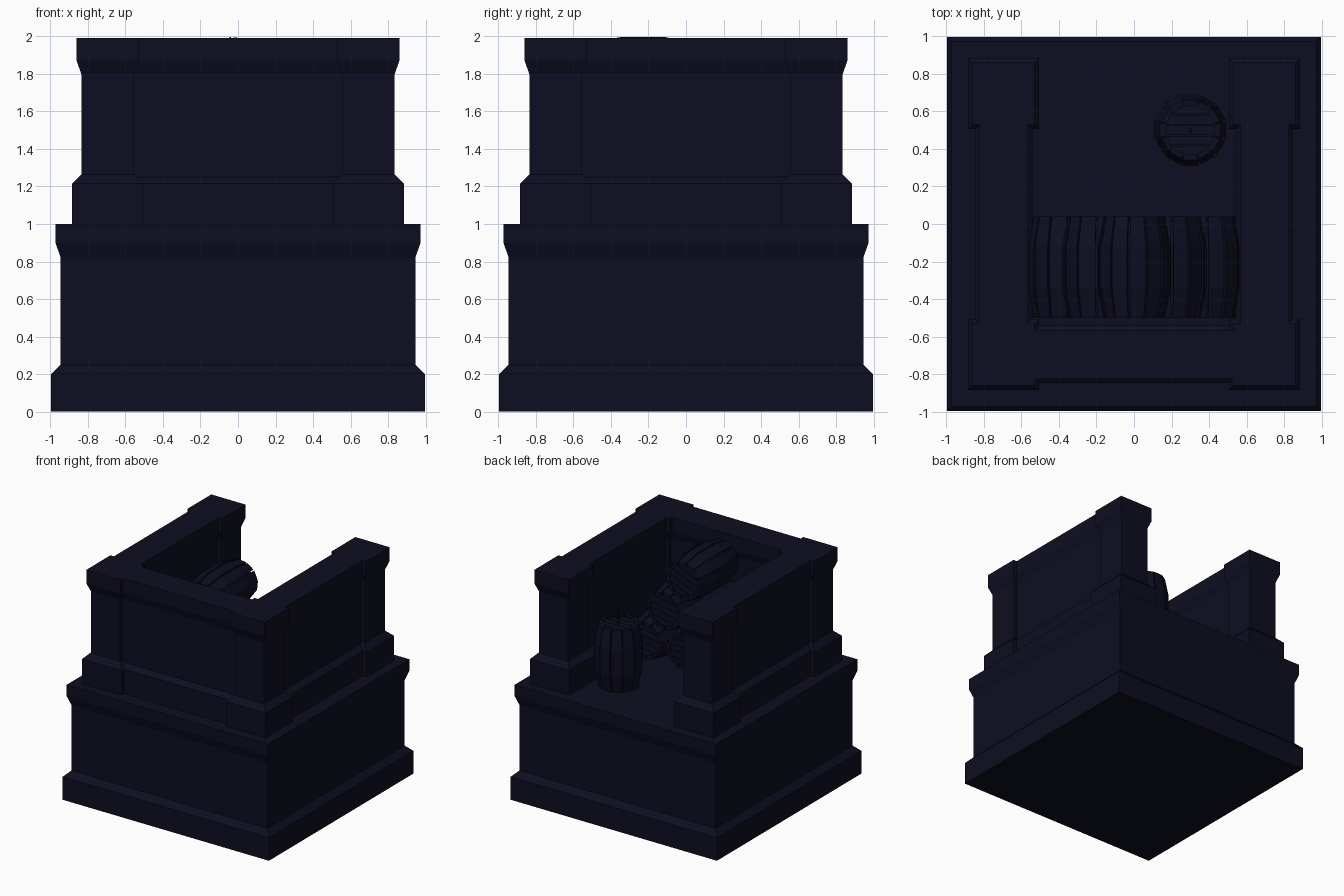
import bpy, bmesh, math, random
from mathutils import Matrix, Vector

if "Cube" in bpy.data.objects:
    bpy.data.objects.remove(bpy.data.objects["Cube"])

random.seed(4)
navy = bpy.data.materials.new("dark navy stone")
navy.diffuse_color = (0.004, 0.0043, 0.0150, 1)
navy.use_nodes = True
navy.node_tree.nodes["Principled BSDF"].inputs["Base Color"].default_value = navy.diffuse_color


def finish(bm, name, matrix=None):
    bmesh.ops.recalc_face_normals(bm, faces=bm.faces[:])
    me = bpy.data.meshes.new(name)
    bm.to_mesh(me)
    bm.free()
    me.materials.append(navy)
    ob = bpy.data.objects.new(name, me)
    bpy.context.collection.objects.link(ob)
    if matrix:
        ob.matrix_world = matrix
    return ob


def loft(bm, rings):
    """Closed solid through rings of equal vertex count."""
    vs = [[bm.verts.new(p) for p in r] for r in rings]
    n = len(vs[0])
    for a, b in zip(vs, vs[1:]):
        for i in range(n):
            j = (i + 1) % n
            bm.faces.new((a[i], a[j], b[j], b[i]))
    bm.faces.new(vs[0][::-1])
    bm.faces.new(vs[-1])


def moulded_block(name, cx, cy, levels):
    """Rectangular block, levels = (z, half x, half y)."""
    bm = bmesh.new()
    loft(bm, [[(cx + sx * hx, cy + sy * hy, z)
               for sx, sy in ((-1, -1), (1, -1), (1, 1), (-1, 1))]
              for z, hx, hy in levels])
    return finish(bm, name)


# Square base with plinth and flared cap
base = [(0, .995), (.2, .995), (.25, .945), (.82, .945), (.9, .972), (1, .972)]
moulded_block("base", 0, 0, [(z, h, h) for z, h in base])

# Four corner pillars
C = .695
pillar = [(.99, .19), (1.215, .19), (1.265, .14), (1.8, .14), (1.87, .165), (1.99, .165)]
for sx in (-1, 1):
    for sy in (-1, 1):
        moulded_block("corner_pillar", sx * C, sy * C, [(z, h, h) for z, h in pillar])

# Side walls and front wall; the back stays open
wall = [(.99, .153), (1.215, .153), (1.25, .108), (1.8, .108), (1.87, .131), (1.99, .131)]
for sx in (-1, 1):
    moulded_block("side_wall", sx * C, 0, [(z, h, C) for z, h in wall])
moulded_block("front_wall", 0, -C, [(z, C, h) for z, h in wall])

# Barrel: separate staves around a core, plank lids at both ends
PROFILE = [(-.27, .162), (-.11, .193), (.11, .193), (.27, .162)]
STAVES = 12


def barrel(name, matrix):
    bm = bmesh.new()
    for i in range(STAVES):
        a = 2 * math.pi * i / STAVES
        half = math.pi / STAVES * random.uniform(.84, .94)
        dr = random.uniform(-.003, .005)
        rings = []
        for z, r in PROFILE:
            ring = []
            for rr, s in ((r + dr, -1), (r + dr, 1), (r - .03, 1), (r - .03, -1)):
                ang = a + s * half
                ring.append((rr * math.cos(ang), rr * math.sin(ang), z))
            rings.append(ring)
        loft(bm, rings)
    core = [(max(-.245, min(.245, z)), r - .017) for z, r in PROFILE]
    loft(bm, [[(r * math.cos(2 * math.pi * (i + .5) / STAVES),
                r * math.sin(2 * math.pi * (i + .5) / STAVES), z)
               for i in range(STAVES)] for z, r in core])
    R, n = .138, 5
    for end in (-1, 1):
        for k in range(n):
            y0 = R * (-1 + 2 * k / n) + .003
            y1 = R * (-1 + 2 * (k + 1) / n) - .003
            c0, c1 = (math.sqrt(R * R - y * y) for y in (y0, y1))
            loft(bm, [[(-c0, y0, z), (c0, y0, z), (c1, y1, z), (-c1, y1, z)]
                      for z in (end * .24, end * .255)])
    return finish(bm, name, matrix)


# Pyramid of lying barrels: rows of three, two and one
for row in range(3):
    for k in range(3 - row):
        x = .375 * (k - (2 - row) / 2)
        roll = Matrix.Rotation(math.radians(15) + random.uniform(-.2, .2), 4, 'Z')
        barrel("lying_barrel", Matrix.Translation((x, -.23, 1.19 + .307 * row))
               @ Matrix.Rotation(math.pi / 2, 4, 'X') @ roll)

# Standing barrel near the open back, with a thin fuse
barrel("standing_barrel", Matrix.Translation((.3, .5, 1.275)))
bm = bmesh.new()
bmesh.ops.create_cone(bm, cap_ends=True, segments=6, radius1=.012, radius2=.008, depth=.14)
finish(bm, "barrel_fuse", Matrix.Translation((.3, .5, 1.59)))
